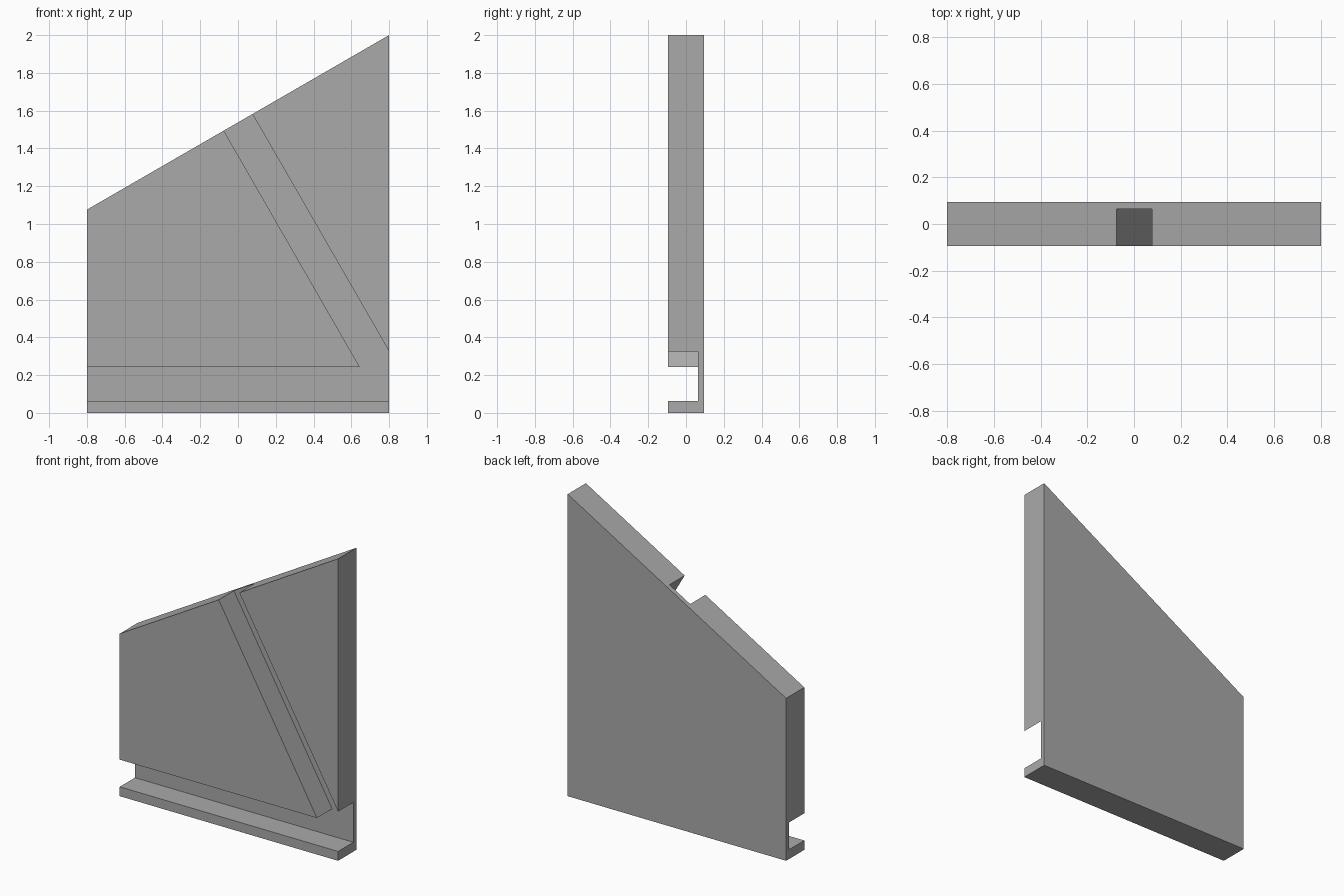
import bpy, bmesh

if "Cube" in bpy.data.objects:
    bpy.data.objects.remove(bpy.data.objects["Cube"])


def prism(name, outline, y0, y1):
    """Extrude an (x, z) outline from y0 to y1."""
    bm = bmesh.new()
    face = bm.faces.new([bm.verts.new((x, y0, z)) for x, z in outline])
    ext = bmesh.ops.extrude_face_region(bm, geom=[face])
    for v in ext["geom"]:
        if isinstance(v, bmesh.types.BMVert):
            v.co.y = y1
    bmesh.ops.recalc_face_normals(bm, faces=bm.faces)
    mesh = bpy.data.meshes.new(name)
    bm.to_mesh(mesh)
    bm.free()
    obj = bpy.data.objects.new(name, mesh)
    bpy.context.collection.objects.link(obj)
    return obj


grey = bpy.data.materials.new("grey")
grey.diffuse_color = (0.4, 0.4, 0.4, 1)
grey.use_nodes = True
grey.node_tree.nodes["Principled BSDF"].inputs["Base Color"].default_value = grey.diffuse_color

# Slab with a sloping top edge
panel = prism("grooved_panel", [(-0.8, 0), (0.8, 0), (0.8, 2), (-0.8, 1.076)],
              -0.095, 0.095)
panel.data.materials.append(grey)

# Groove along the bottom joined to a diagonal groove, open at the front
groove = prism("groove_cutter",
               [(-1, 0.062), (0.9, 0.062), (0.9, 0.152), (-0.125, 1.932),
                (-0.275, 1.842), (0.645, 0.242), (-1, 0.242)],
               -0.3, 0.064)
groove.data.materials.append(grey)
groove.hide_render = True
groove.hide_set(True)

cut = panel.modifiers.new("groove", "BOOLEAN")
cut.operation = "DIFFERENCE"
cut.solver = "EXACT"
cut.object = groove
